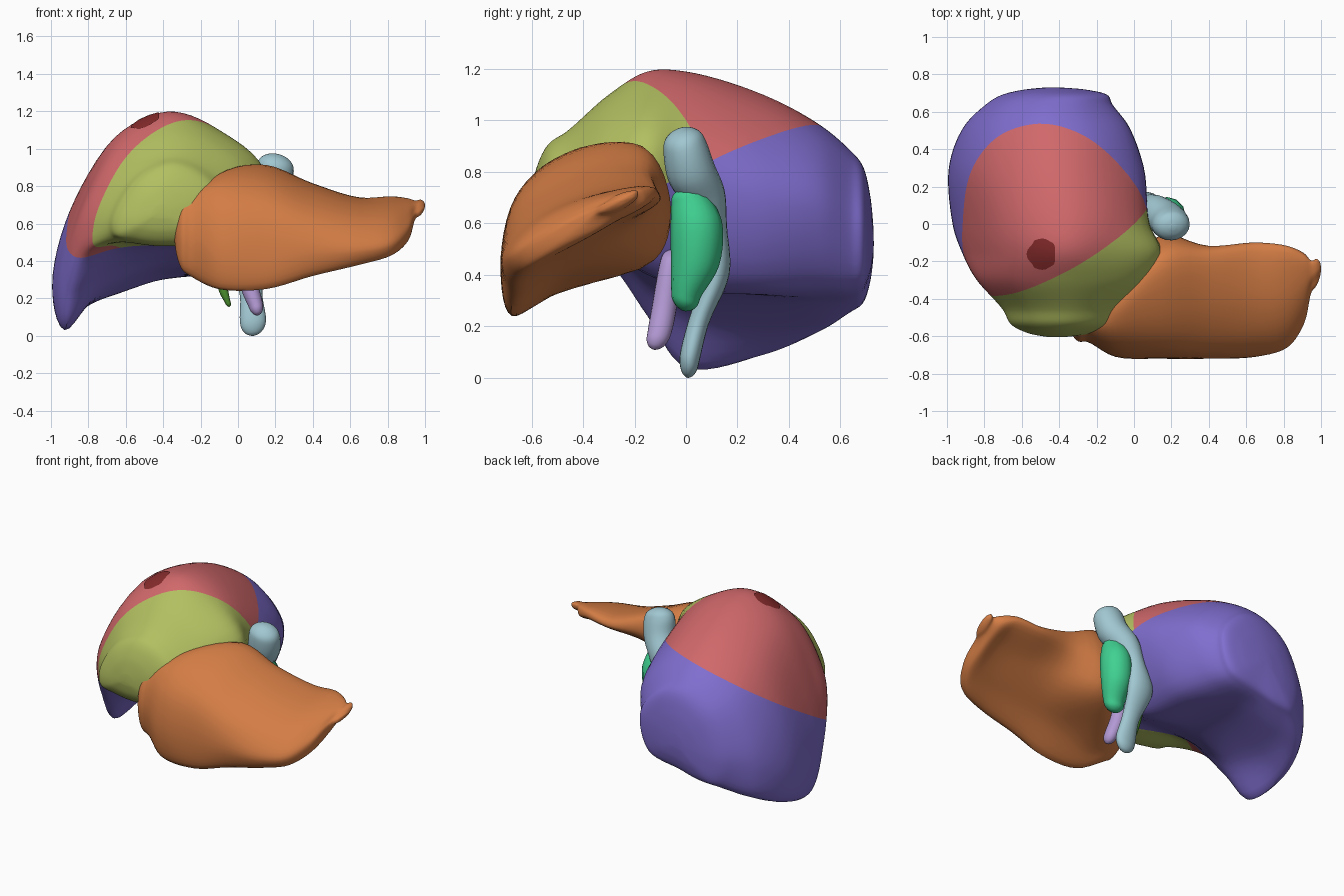
import bpy
import bmesh
from math import cos, sin, pi, radians, sqrt
from mathutils import Vector
from mathutils.bvhtree import BVHTree

cube = bpy.data.objects.get("Cube")
if cube:
    bpy.data.objects.remove(cube, do_unlink=True)


def make_material(name, *srgb):
    """Flat material from display values, stored as linear."""
    linear = [((c + 0.055) / 1.055) ** 2.4 for c in srgb] + [1.0]
    material = bpy.data.materials.new(name)
    material.use_nodes = True
    material.diffuse_color = linear
    shader = material.node_tree.nodes["Principled BSDF"]
    shader.inputs["Base Color"].default_value = linear
    shader.inputs["Roughness"].default_value = 0.6
    return material


rose = make_material("rose", 0.82, 0.41, 0.42)
dark_red = make_material("dark red", 0.53, 0.17, 0.17)
olive = make_material("olive", 0.70, 0.75, 0.38)
violet = make_material("violet", 0.50, 0.43, 0.81)
orange = make_material("orange", 0.83, 0.49, 0.27)
pale_blue = make_material("pale blue", 0.63, 0.78, 0.82)
jade = make_material("jade", 0.25, 0.82, 0.57)
lilac = make_material("lilac", 0.70, 0.60, 0.83)
leaf_green = make_material("leaf green", 0.30, 0.57, 0.18)


def spline(a, b, c, d, t):
    """Centripetal spline point between b and c."""
    before, span, after = [max(sqrt((q - p).length), 1e-4)
                           for p, q in ((a, b), (b, c), (c, d))]
    slope = (c - b) / span
    leave = ((b - a) / before * span + slope * before) / (before + span) * span
    arrive = ((d - c) / after * span + slope * after) / (after + span) * span
    s = 1 - t
    return (b * s * s * (1 + 2 * t) + c * t * t * (1 + 2 * s)
            + leave * t * s * s - arrive * s * t * t)


def smooth_loop(points, steps):
    count = len(points)
    return [spline(points[i - 1], points[i], points[(i + 1) % count],
                   points[(i + 2) % count], k / steps)
            for i in range(count) for k in range(steps)]


def smooth_rings(rings, steps):
    last = len(rings) - 1
    result = []
    for i in range(last):
        four = rings[max(i - 1, 0)], rings[i], rings[i + 1], rings[min(i + 2, last)]
        for k in range(steps):
            result.append([spline(*quad, k / steps) for quad in zip(*four)])
    return result + [rings[last]]


def dome(ring, tip):
    """Rings that round off from an end ring to its tip."""
    middle = sum(ring, Vector()) / len(ring)
    angles = [pi / 2 * part for part in (0.35, 0.65, 0.9)]
    return [[middle + (v - middle) * cos(a) + (tip - middle) * sin(a) for v in ring]
            for a in angles]


def loft(rings, first_tip, last_tip, steps=5):
    """Closed smooth skin over the rings, with a rounded tip at each end."""
    first_tip, last_tip = Vector(first_tip), Vector(last_tip)
    rings = dome(rings[0], first_tip)[::-1] + rings + dome(rings[-1], last_tip)
    rings = smooth_rings(rings, steps)
    bm = bmesh.new()
    skin = [[bm.verts.new(v) for v in ring] for ring in rings]
    count = len(skin[0])
    start, end = bm.verts.new(first_tip), bm.verts.new(last_tip)
    for i in range(count):
        j = (i + 1) % count
        for low, high in zip(skin, skin[1:]):
            bm.faces.new((low[i], low[j], high[j], high[i]))
        bm.faces.new((start, skin[0][j], skin[0][i]))
        bm.faces.new((end, skin[-1][i], skin[-1][j]))
    bmesh.ops.recalc_face_normals(bm, faces=bm.faces)
    return bm


def tube(path, first_tip, last_tip, sides=20):
    """Loft of ellipses across a path of (x, y, z, radius, radius)."""
    points = [Vector(p[:3]) for p in path]
    rings = []
    for i, p in enumerate(path):
        along = (points[min(i + 1, len(path) - 1)] - points[max(i - 1, 0)]).normalized()
        side = Vector((1, 0, 0))
        side = (side - along * along.dot(side)).normalized()
        other = along.cross(side)
        rings.append([points[i] + side * p[3] * cos(a) + other * p[4] * sin(a)
                      for a in (2 * pi * k / sides for k in range(sides))])
    return loft(rings, first_tip, last_tip)


def finish(bm, name, material):
    mesh = bpy.data.meshes.new(name)
    bm.to_mesh(mesh)
    bm.free()
    mesh.materials.append(material)
    mesh.shade_smooth()
    mesh.set_sharp_from_angle(angle=radians(40))
    part = bpy.data.objects.new(name, mesh)
    bpy.context.collection.objects.link(part)


def keep_side(bm, point, normal):
    """Cut by a plane, keep the side the normal points to, close the cut."""
    everything = bm.verts[:] + bm.edges[:] + bm.faces[:]
    bmesh.ops.bisect_plane(bm, geom=everything, dist=1e-5, plane_co=point,
                           plane_no=normal, clear_inner=True)
    rim = [e for e in bm.edges if e.is_boundary]
    bmesh.ops.holes_fill(bm, edges=rim, sides=0)
    bmesh.ops.recalc_face_normals(bm, faces=bm.faces)


# Large right lobe: (x, z) sections from front to back, in hundredths
right_sections = {
    -46: [(-68, 53), (-70, 59), (-67, 70), (-54, 88), (-36, 96), (-19, 91),
          (-5, 76), (-8, 53), (-38, 48), (-57, 50)],
    -30: [(-82, 45), (-84, 56), (-80, 72), (-63, 99), (-38, 110), (-14, 104),
          (7, 86), (0, 52), (-40, 48), (-65, 49)],
    -15: [(-89, 24), (-92, 40), (-85, 68), (-65, 105), (-38, 119), (-13, 111),
          (14, 88), (-2, 43), (-42, 42), (-70, 36)],
    0: [(-92, 4), (-97, 26), (-88, 66), (-66, 106), (-38, 119), (-13, 111),
        (8, 86), (-8, 37), (-45, 36), (-74, 24)],
    30: [(-94, 9), (-99, 28), (-90, 66), (-70, 97), (-43, 110), (-17, 102),
         (5, 74), (-8, 36), (-45, 31), (-75, 19)],
    52: [(-87, 19), (-91, 38), (-85, 62), (-70, 86), (-47, 98), (-23, 93),
         (-3, 70), (-14, 37), (-45, 29), (-70, 21)],
    64: [(-74, 27), (-79, 42), (-76, 58), (-65, 78), (-46, 88), (-28, 84),
         (-12, 64), (-19, 37), (-45, 30), (-62, 26)],
}
right_rings = [smooth_loop([Vector((x, y, z)) / 100 for x, z in section], 6)
               for y, section in right_sections.items()]
right_lobe = loft(right_rings, (-0.42, -0.605, 0.66), (-0.44, 0.73, 0.52), steps=7)

# The right lobe is divided by two slanting planes
level, up = Vector((0, 0, 0.772)), Vector((-0.238, -0.577, 1))
divide, back = Vector((0, 0.237, 0)), Vector((-0.616, 1, 0.237))
segments = [
    ("lower_back_segment", violet, [(level, -up)]),
    ("upper_segment", rose, [(level, up), (divide, back)]),
    ("front_segment", olive, [(level, up), (divide, -back)]),
]
for name, material, cuts in segments:
    piece = right_lobe.copy()
    for point, normal in cuts:
        keep_side(piece, point, normal)
    finish(piece, name, material)

# Dark patch laid on the dome
surface = BVHTree.FromBMesh(right_lobe)
patch = bmesh.new()
bmesh.ops.create_circle(patch, cap_ends=True, segments=24, radius=0.075)
bmesh.ops.poke(patch, faces=patch.faces)
bmesh.ops.subdivide_edges(patch, edges=patch.edges, cuts=2, use_grid_fill=True)
for v in patch.verts:
    wobble = 1 + 0.1 * sin(140 * v.co.x)
    spot = Vector((-0.49 + v.co.x * wobble, -0.16 + v.co.y * 1.1, 2))
    hit, normal, _, _ = surface.ray_cast(spot, Vector((0, 0, -1)))
    v.co = hit + normal * 0.005
bmesh.ops.recalc_face_normals(patch, faces=patch.faces)
finish(patch, "dome_patch", dark_red)
right_lobe.free()

# Left lobe: (y, z) sections from the middle to the outer tip, in hundredths
left_sections = {
    -25: [(-58, 32), (-63, 50), (-60, 68), (-53, 77), (-43, 70), (-40, 55),
          (-42, 42), (-50, 34)],
    -10: [(-66, 25), (-71, 42), (-66, 69), (-54, 83), (-41, 86), (-27, 60),
          (-30, 42), (-54, 31)],
    15: [(-68, 25), (-72, 42), (-66, 70), (-45, 86), (-17, 90), (-6, 65),
         (-12, 46), (-50, 37)],
    40: [(-67, 32), (-72, 45), (-66, 63), (-42, 78), (-15, 80), (-12, 69),
         (-25, 55), (-50, 42)],
    65: [(-66, 38), (-71, 46), (-62, 60), (-40, 71), (-12, 73), (-10, 69),
         (-30, 58), (-50, 46)],
    82: [(-62, 43), (-66, 49), (-57, 60), (-38, 70), (-13, 74), (-12, 70),
         (-30, 60), (-48, 49)],
    91: [(-51, 51), (-53, 56), (-44, 64), (-30, 71), (-17, 73), (-16, 68),
         (-27, 61), (-40, 54)],
    95: [(-36, 63), (-36, 65), (-32, 68), (-27, 71), (-20, 72), (-20, 69),
         (-25, 65), (-30, 63)],
}
left_rings = [smooth_loop([Vector((x, y, z)) / 100 for y, z in section], 6)
              for x, section in left_sections.items()]
left_lobe = loft(left_rings, (-0.34, -0.54, 0.54), (1.0, -0.24, 0.695))
finish(left_lobe, "left_lobe", orange)

# Great vein running down the back of the middle
great_vein = [
    (0.2, -0.005, 0.9, 0.1, 0.085), (0.18, 0.02, 0.8, 0.1, 0.095),
    (0.12, 0.07, 0.7, 0.085, 0.085), (0.08, 0.1, 0.58, 0.065, 0.06),
    (0.05, 0.12, 0.41, 0.09, 0.05), (0.07, 0.05, 0.22, 0.06, 0.04),
    (0.08, 0.015, 0.08, 0.07, 0.04),
]
finish(tube(great_vein, (0.21, -0.02, 0.97), (0.08, 0.005, 0)), "great_vein", pale_blue)

# Small middle lobe beside the vein
middle_lobe = [
    (0.18, 0.015, 0.69, 0.07, 0.075), (0.18, 0.04, 0.6, 0.095, 0.1),
    (0.17, 0.035, 0.45, 0.095, 0.095), (0.16, 0, 0.33, 0.07, 0.06),
]
finish(tube(middle_lobe, (0.18, 0, 0.745), (0.15, -0.01, 0.26), sides=12),
       "middle_lobe", jade)

# Inlet vein and duct hanging below
inlet_vein = [(0.03, -0.06, 0.45, 0.045, 0.04), (0.06, -0.085, 0.27, 0.048, 0.048),
              (0.093, -0.105, 0.17, 0.04, 0.045)]
finish(tube(inlet_vein, (0, -0.05, 0.5), (0.11, -0.125, 0.11)), "inlet_vein", lilac)
duct = [(-0.11, -0.08, 0.4, 0.025, 0.025), (-0.08, -0.1, 0.25, 0.025, 0.025),
        (-0.055, -0.1, 0.18, 0.015, 0.02)]
finish(tube(duct, (-0.12, -0.07, 0.44), (-0.045, -0.1, 0.155)), "duct", leaf_green)
